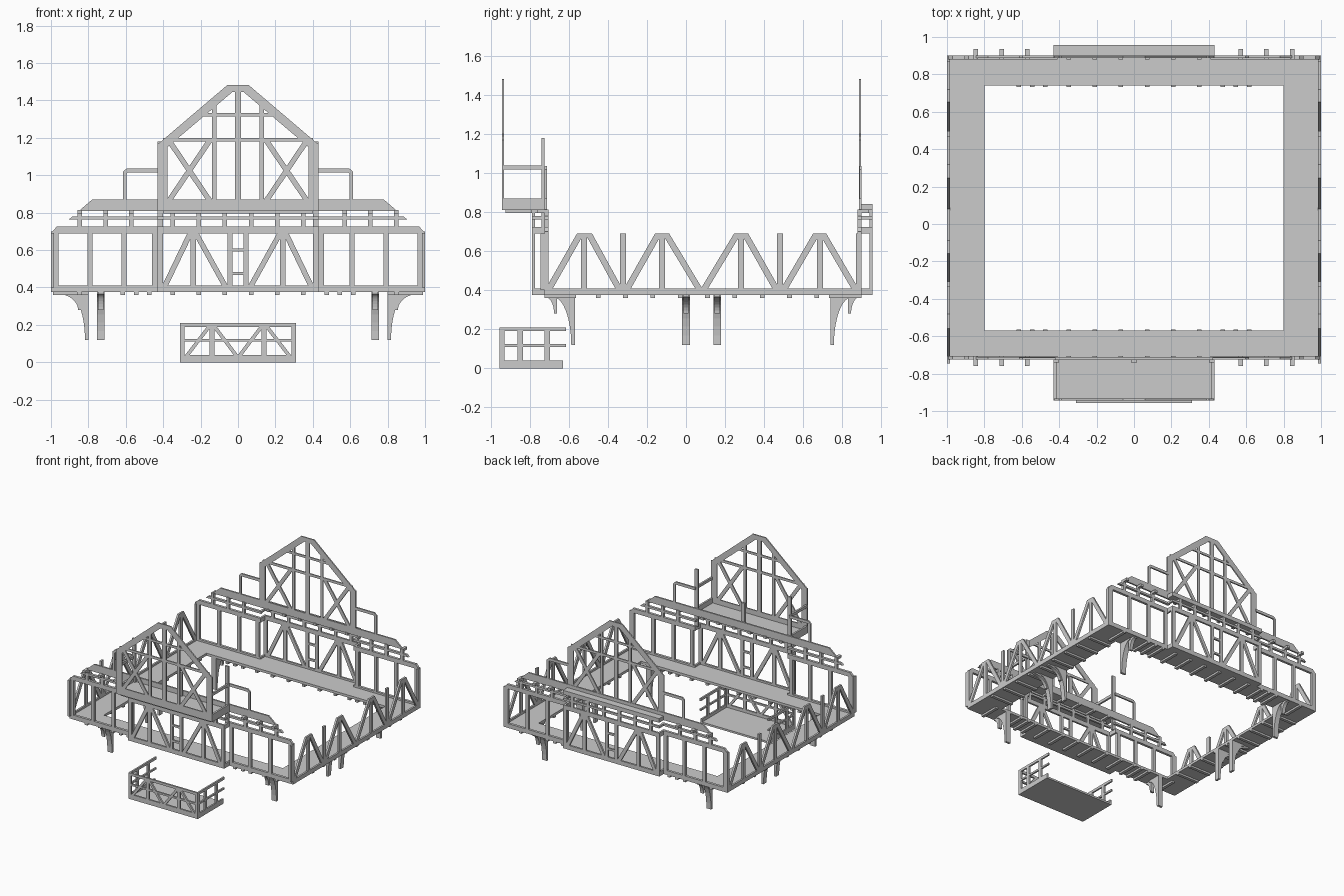
import bpy, bmesh, math

parts = {}


def prism(name, pts, plane, d0, d1, mirror=False):
    """Extrude a 2D polygon lying in the xz or yz plane between two depths."""
    bm = parts.setdefault(name, bmesh.new())
    for s in ((1, -1) if mirror else (1,)):
        def co(a, b, d):
            return (s * a, d, b) if plane == 'xz' else (s * d, a, b)
        lo = [bm.verts.new(co(a, b, d0)) for a, b in pts]
        hi = [bm.verts.new(co(a, b, d1)) for a, b in pts]
        n = len(pts)
        bm.faces.new(lo)
        bm.faces.new(hi[::-1])
        for i in range(n):
            j = (i + 1) % n
            bm.faces.new((lo[i], hi[i], hi[j], lo[j]))


def box(name, x0, x1, y0, y1, z0, z1, mirror=False):
    prism(name, [(x0, z0), (x1, z0), (x1, z1), (x0, z1)], 'xz', y0, y1, mirror)


def brace(name, plane, a0, z0, a1, z1, w, d0, d1, mirror=False):
    """Slanted timber with level ends; w is its horizontal width."""
    h = w / 2
    prism(name, [(a0 - h, z0), (a0 + h, z0), (a1 + h, z1), (a1 - h, z1)],
          plane, d0, d1, mirror)


# Deck ring
for a, b in ((-0.725, -0.57), (0.74, 0.90)):
    box('deck', -1, 1, a, b, 0.375, 0.395)
box('deck', 0.8, 1, -0.57, 0.74, 0.375, 0.395, True)
box('deck', -0.43, 0.43, -0.79, -0.725, 0.375, 0.395)
box('deck', -0.43, 0.43, 0.90, 0.955, 0.375, 0.395)

# Joists under the deck
for x in (0.07, 0.21, 0.35, 0.475, 0.545, 0.615, 0.85):
    for a, b in ((-0.725, -0.563), (0.733, 0.90)):
        box('joists', x - 0.012, x + 0.012, a, b, 0.36, 0.376, True)
for i in range(9):
    y = -0.45 + 0.14 * i
    box('joists', 0.8, 0.99, y - 0.012, y + 0.012, 0.36, 0.376, True)


def long_wall(name, s, y, bay):
    """Front (s=-1) or back (s=1) wall; y = outer plane, bay = plane of the centre bay."""
    yi, bi = y - s * 0.02, bay - s * 0.015
    # side sections
    box(name, 0.43, 1, yi, y, 0.375, 0.41, True)
    prism(name, [(0.43, 0.69), (1, 0.69), (0.97, 0.725), (0.43, 0.725)],
          'xz', yi, y, True)
    for x0, x1 in ((0.43, 0.46), (0.597, 0.623), (0.777, 0.805), (0.96, 1)):
        box(name, x0, x1, yi, y, 0.40, 0.70, True)
    # centre bay
    box(name, -0.43, 0.43, bi, bay, 0.375, 0.41)
    box(name, -0.43, 0.43, bi, bay, 0.69, 0.725)
    for x0, x1 in ((0.40, 0.43), (0.225, 0.255), (0.03, 0.055)):
        box(name, x0, x1, bi, bay, 0.40, 0.70, True)
    for x0, x1 in ((0.07, 0.225), (0.39, 0.255)):
        brace(name, 'xz', x0, 0.41, x1, 0.69, 0.032, bi, bay, True)
    for z in (0.475, 0.60):
        box(name, -0.04, 0.04, bi, bay, z - 0.008, z + 0.008)
    # bay returns
    for z0, z1 in ((0.375, 0.41), (0.69, 0.725)):
        box(name, 0.415, 0.43, yi, bi, z0, z1, True)
    # rafter tails and eave rails
    ev = name.replace('wall', 'eave')
    for x in (0.57, 0.707, 0.845):
        box(ev, x - 0.012, x + 0.012, yi, y + s * 0.035, 0.795, 0.815, True)
        box(ev, x - 0.012, x + 0.012, yi, y, 0.72, 0.815, True)
    for x in (0.07, 0.21, 0.35):
        box(ev, x - 0.012, x + 0.012, yi, bay, 0.795, 0.815, True)
        box(ev, x - 0.012, x + 0.012, bi, bay, 0.72, 0.815, True)
    prism(ev, [(0.41, 0.763), (0.905, 0.763), (0.885, 0.78), (0.41, 0.78)],
          'xz', yi, y, True)
    box(ev, -0.43, 0.43, bi, bay, 0.763, 0.78)
    box(ev, 0.415, 0.43, yi, bay, 0.763, 0.78, True)
    prism(ev, [(-0.85, 0.81), (0.85, 0.81), (0.78, 0.87), (-0.78, 0.87)],
          'xz', y - s * 0.013, y)
    # stepped shoulder frames
    sh = name.replace('wall', 'shoulder_frame')
    prism(sh, [(0.42, 1.015), (0.59, 1.015), (0.595, 1.01), (0.595, 0.86),
               (0.615, 0.86), (0.615, 1.018), (0.595, 1.037), (0.42, 1.037)],
          'xz', y - s * 0.012, y, True)


long_wall('front_wall', -1, -0.725, -0.79)
long_wall('back_wall', 1, 0.90, 0.955)


def gable(name, y0, y1):
    """Timber-framed gable."""
    box(name, -0.43, 0.43, y0, y1, 0.81, 0.87)
    box(name, 0.378, 0.43, y0, y1, 0.86, 1.17, True)
    prism(name, [(0.43, 1.165), (0.06, 1.48), (0.03, 1.445), (0.378, 1.15)],
          'xz', y0, y1, True)
    box(name, -0.06, 0.06, y0, y1, 1.445, 1.482)
    box(name, -0.40, 0.40, y0, y1, 1.18, 1.20)
    box(name, -0.21, 0.21, y0, y1, 1.315, 1.333)
    box(name, -0.017, 0.017, y0, y1, 0.86, 1.46)
    box(name, 0.116, 0.138, y0, y1, 0.86, 1.385, True)
    for a, b in ((0.365, 0.155), (0.155, 0.365)):
        brace(name, 'xz', a, 0.87, b, 1.18, 0.034, y0, y1, True)


gable('front_gable', -0.943, -0.933)
gable('back_gable', 0.887, 0.897)

# Front upper balcony: floor, edge beams, rails, rear posts
box('upper_balcony_floor', -0.43, 0.43, -0.935, -0.725, 0.81, 0.83)
box('upper_balcony_floor', -0.40, 0.40, -0.925, -0.79, 0.795, 0.81)
box('upper_balcony_rails', 0.415, 0.43, -0.935, -0.725, 0.81, 0.87, True)
box('upper_balcony_rails', 0.415, 0.43, -0.935, -0.725, 1.018, 1.04, True)
box('upper_balcony_posts', 0.40, 0.43, -0.74, -0.725, 0.72, 1.18, True)
box('upper_balcony_posts', -0.017, 0.017, -0.74, -0.725, 0.82, 1.02)

# Ledge over the back bay
box('back_ledge', -0.43, 0.43, 0.897, 0.957, 0.81, 0.843)

# Side walls with zigzag braces
box('side_walls', 0.985, 1, -0.725, 0.90, 0.375, 0.41, True)
for y in (-0.73, -0.522, -0.323, -0.123, 0.282, 0.482, 0.687, 0.885):
    box('side_walls', 0.985, 1, y - 0.015, y + 0.015, 0.40, 0.692, True)
for foot, apex in ((-0.70, -0.54), (-0.345, -0.50), (-0.30, -0.14), (0.065, -0.105),
                   (0.095, 0.265), (0.46, 0.30), (0.505, 0.67), (0.865, 0.70)):
    brace('side_walls', 'yz', foot, 0.41, apex, 0.692, 0.036, 0.985, 1, True)


def bracket_profile(a, s, w, z0, t):
    """Upright at a with a concave arc flaring outward (s) up to the deck."""
    h = 0.375 - z0
    pts = [(a, 0.375), (a, z0), (a + s * t, z0)]
    for i in range(1, 9):
        q = i / 8 * math.pi / 2
        pts.append((a + s * (t + (w - t) * (1 - math.cos(q))), z0 + (h - 0.01) * math.sin(q)))
    return pts + [(a + s * w, 0.375)]


# Curved brackets: front, back and paired on the sides
for a, s in ((-0.57, -1), (0.74, 1)):
    prism('end_brackets', bracket_profile(a, s, 0.11, 0.12, 0.018), 'yz', 0.713, 0.755, True)
    prism('end_brackets', bracket_profile(a + s * 0.09, s, 0.06, 0.28, 0.016),
          'yz', 0.72, 0.748, True)
for y in (0.0, 0.16):
    prism('side_brackets', bracket_profile(0.80, 1, 0.11, 0.12, 0.018),
          'xz', y - 0.02, y + 0.02, True)
    prism('side_brackets', bracket_profile(0.835, 1, 0.13, 0.28, 0.02),
          'xz', y - 0.013, y + 0.013, True)

# Low basket balcony in front
n = 'lower_balcony'
box(n + '_floor', -0.31, 0.31, -0.955, -0.63, 0, 0.015)
f0, f1 = -0.957, -0.943
for z0, z1, yb in ((0, 0.04, -0.63), (0.11, 0.124, -0.615), (0.19, 0.21, -0.615)):
    box(n + '_railing', -0.31, 0.31, f0, f1, z0, z1)
    box(n + '_railing', 0.297, 0.31, f1, yb, z0, z1, True)
box(n + '_railing', 0.287, 0.31, f0, f1, 0.03, 0.20, True)
box(n + '_railing', 0.126, 0.152, f0, f1, 0.03, 0.20, True)
for a, b in ((0.012, 0.125), (0.27, 0.155)):
    brace(n + '_railing', 'xz', a, 0.04, b, 0.19, 0.024, f0, f1, True)
for y in (-0.943, -0.85, -0.712):
    box(n + '_railing', 0.297, 0.31, y - 0.014, y + 0.014, 0.03, 0.20, True)

# Turn each collected part into an object
for name, bm in parts.items():
    bmesh.ops.recalc_face_normals(bm, faces=bm.faces)
    me = bpy.data.meshes.new(name)
    bm.to_mesh(me)
    bm.free()
    bpy.context.collection.objects.link(bpy.data.objects.new(name, me))
